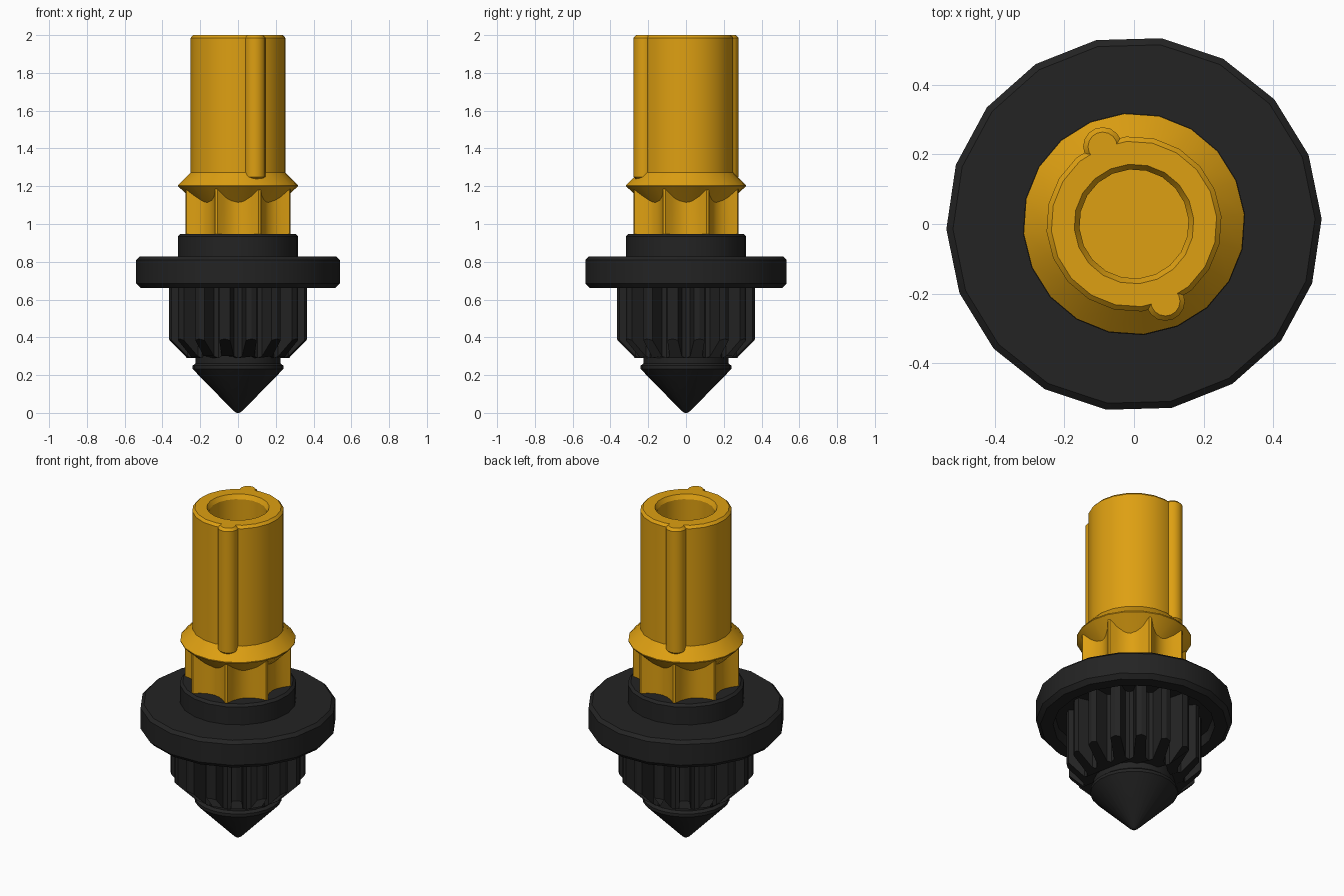
import bpy, bmesh, math

if "Cube" in bpy.data.objects:
    bpy.data.objects.remove(bpy.data.objects["Cube"])


def material(name, color):
    m = bpy.data.materials.new(name)
    m.diffuse_color = (*color, 1)
    m.use_nodes = True
    m.node_tree.nodes["Principled BSDF"].inputs["Base Color"].default_value = m.diffuse_color
    return m


GOLD = material("warm_gold", (0.73, 0.35, 0.006))
BLACK = material("soft_black", (0.017, 0.017, 0.017))


def finish(name, bm, mat):
    bmesh.ops.remove_doubles(bm, verts=bm.verts, dist=1e-5)
    bmesh.ops.recalc_face_normals(bm, faces=bm.faces)
    mesh = bpy.data.meshes.new(name)
    bm.to_mesh(mesh)
    bm.free()
    ob = bpy.data.objects.new(name, mesh)
    bpy.context.collection.objects.link(ob)
    mesh.materials.append(mat)
    bpy.ops.object.select_all(action='DESELECT')
    ob.select_set(True)
    bpy.context.view_layer.objects.active = ob
    bpy.ops.object.shade_smooth_by_angle(angle=math.radians(25))
    return ob


def skin(bm, rings, cap_start=True, cap_end=True):
    """Join equal-length rings of points into a skin."""
    rows = [[bm.verts.new(p) for p in ring] for ring in rings]
    n = len(rows[0])
    for a, b in zip(rows, rows[1:]):
        for i in range(n):
            j = (i + 1) % n
            bm.faces.new((a[i], a[j], b[j], b[i]))
    if cap_start:
        bm.faces.new(rows[0])
    if cap_end:
        bm.faces.new(rows[-1])


def lathe(name, profile, sides, mat, turn=0.0, center=(0, 0)):
    rings = []
    for r, z in profile:
        angles = [math.radians(turn) + math.tau * i / sides for i in range(sides)]
        rings.append([(center[0] + r * math.cos(a), center[1] + r * math.sin(a), z)
                      for a in angles])
    bm = bmesh.new()
    skin(bm, rings)
    return finish(name, bm, mat)


def fluted(name, tooth, mat, count, heights):
    """Toothed prism; tooth is (fraction of pitch, radius), heights are functions of radius."""
    pts = [((k + f) * math.tau / count, r) for k in range(count) for f, r in tooth]
    bm = bmesh.new()
    skin(bm, [[(r * math.cos(a), r * math.sin(a), h(r)) for a, r in pts] for h in heights])
    return finish(name, bm, mat)


# Pointed tip with a small lip
lathe("pointed_tip", [(0.008, 0), (0.025, 0.012), (0.24, 0.232), (0.24, 0.25),
                      (0.225, 0.262), (0.225, 0.5)], 24, BLACK)

# Ribbed lower body, its lower ends sloping to the tip
fluted("ribbed_body",
       [(0.0, 0.27), (0.2, 0.28), (0.3, 0.365), (0.5, 0.372), (0.7, 0.365), (0.8, 0.28)],
       BLACK, 16, [lambda r: r + 0.02, lambda r: 0.75])

# Wide flange, hollow underneath, with the collar on top
lathe("flange", [(0.2, 0.72), (0.435, 0.72), (0.445, 0.66), (0.515, 0.66), (0.539, 0.685),
                 (0.539, 0.81), (0.52, 0.828), (0.2, 0.828)], 18, BLACK, 1.6)
lathe("collar", [(0.32, 0.75), (0.32, 0.935), (0.305, 0.948)], 20, BLACK, 5)

# Fluted gold neck, its flutes dying into the cone above
fluted("fluted_neck",
       [(0.0, 0.228), (0.2, 0.238), (0.36, 0.262), (0.47, 0.298),
        (0.53, 0.298), (0.64, 0.262), (0.8, 0.238)],
       GOLD, 8, [lambda r: 0.9, lambda r: 0.89 + r])

# Double cone above the neck
lathe("cone_ring", [(0.2, 1.085), (0.318, 1.2), (0.318, 1.205), (0.25, 1.275)], 20, GOLD, 5)

# Hollow tube with chamfered rims
lathe("tube", [(0.252, 1.25), (0.252, 1.985), (0.238, 2.0), (0.172, 2.0),
               (0.157, 1.975), (0.157, 1.3)], 20, GOLD, 5)

# Two opposite rounded keys on the tube
for side, label in ((1, "front"), (-1, "back")):
    lathe(label + "_key", [(0.035, 1.23), (0.056, 1.25), (0.056, 1.985), (0.042, 2.0)],
          16, GOLD, 0, (0.09 * side, -0.222 * side))
